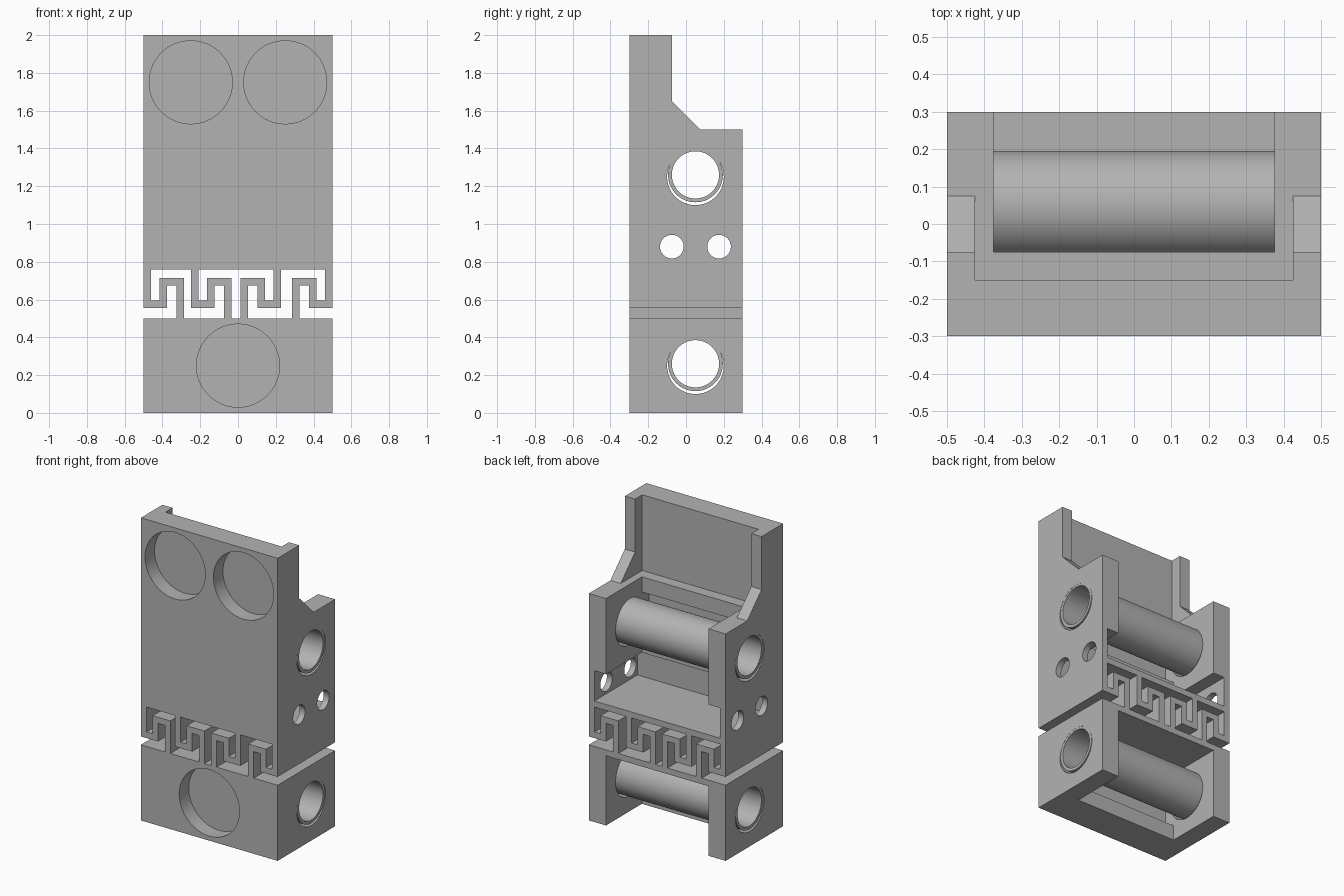
import bpy, bmesh, math
from mathutils import Matrix, Vector

cube = bpy.data.objects.get("Cube")
if cube:
    bpy.data.objects.remove(cube, do_unlink=True)

grey = bpy.data.materials.new("plain grey")
grey.use_nodes = True
grey.diffuse_color = (0.45, 0.45, 0.45, 1)
grey.node_tree.nodes["Principled BSDF"].inputs["Base Color"].default_value = grey.diffuse_color


def finish(name, bm):
    bmesh.ops.recalc_face_normals(bm, faces=bm.faces)
    mesh = bpy.data.meshes.new(name)
    bm.to_mesh(mesh)
    bm.free()
    obj = bpy.data.objects.new(name, mesh)
    bpy.context.collection.objects.link(obj)
    mesh.materials.append(grey)
    return obj


def prism(name, points, direction):
    """Extrude a closed outline along a direction."""
    bm = bmesh.new()
    face = bm.faces.new([bm.verts.new(p) for p in points])
    extruded = bmesh.ops.extrude_face_region(bm, geom=[face])["geom"]
    moved = [v for v in extruded if isinstance(v, bmesh.types.BMVert)]
    bmesh.ops.translate(bm, verts=moved, vec=Vector(direction))
    return finish(name, bm)


def box(name, x0, x1, y0, y1, z0, z1):
    return prism(name, [(x0, y0, z0), (x1, y0, z0), (x1, y1, z0), (x0, y1, z0)],
                 (0, 0, z1 - z0))


def cylinder(name, centre, radius, length, axis):
    bm = bmesh.new()
    turn = Matrix.Rotation(math.pi / 2, 4, "Y" if axis == "X" else "X")
    bmesh.ops.create_cone(bm, cap_ends=True, segments=64, radius1=radius, radius2=radius,
                          depth=length, matrix=Matrix.Translation(centre) @ turn)
    return finish(name, bm)


def cut(obj, cutters):
    for cutter in cutters:
        mod = obj.modifiers.new("cut", "BOOLEAN")
        mod.operation, mod.solver, mod.object = "DIFFERENCE", "EXACT", cutter
        bpy.context.view_layer.objects.active = obj
        bpy.ops.object.modifier_apply(modifier=mod.name)
        bpy.data.objects.remove(cutter, do_unlink=True)


def smooth(obj):
    bpy.ops.object.select_all(action="DESELECT")
    obj.select_set(True)
    bpy.context.view_layer.objects.active = obj
    bpy.ops.object.shade_smooth_by_angle(angle=math.radians(30))


def round_recess(x, z):
    return cylinder("recess_cutter", (x, -0.3, z), 0.22, 0.2, "Y")


def bore_cutters(base):
    """Crosswise bore with a shallow pocket in the front wall behind the tube."""
    return [box("pocket_cutter", -0.375, 0.375, -0.15, 0, base + 0.1, base + 0.4),
            cylinder("bore_cutter", (0, 0.05, base + 0.25), 0.15, 1.2, "X")]


# Upper body: stepped side profile, hollowed from the back
profile = [(-0.3, 0.76), (0.3, 0.76), (0.3, 1.5), (0.075, 1.5),
           (-0.075, 1.65), (-0.075, 2), (-0.3, 2)]
upper = prism("upper_body", [(-0.5, y, z) for y, z in profile], (1, 0, 0))
cut(upper, [
    box("top_cutter", -0.425, 0.425, -0.15, 0.4, 1.5, 2.1),
    box("bay_cutter", -0.375, 0.375, -0.075, 0.4, 0.9, 1.6),
    box("tray_cutter", -0.46, 0.46, -0.15, 0.4, 0.8, 1.0),
    *bore_cutters(1),
    *[cylinder("pin_cutter", (0, y, 0.88), 0.0625, 1.2, "X") for y in (-0.075, 0.175)],
    *[round_recess(x, 1.75) for x in (-0.25, 0.25)],
])

# Lower body: open at the back and underneath
lower = box("lower_body", -0.5, 0.5, -0.3, 0.3, 0, 0.5)
cut(lower, [box("bay_cutter", -0.375, 0.375, -0.075, 0.4, -0.1, 0.46),
            *bore_cutters(0), round_recess(0, 0.25)])

# Hollow cross tubes
tubes = []
for label, z in (("lower", 0.26), ("upper", 1.26)):
    tube = cylinder(label + "_tube", (0, 0.05, z), 0.145, 0.998, "X")
    cut(tube, [cylinder("tube_cutter", (0, 0.05, z), 0.125, 1.2, "X")])
    tubes.append(tube)

# Folded springs joining the bodies, the right pair facing the left pair
fold = [(0, 0.76), (0, 0.555), (0.125, 0.555), (0.125, 0.675), (0.175, 0.675),
        (0.175, 0.5), (0.215, 0.5), (0.215, 0.715), (0.085, 0.715),
        (0.085, 0.595), (0.04, 0.595), (0.04, 0.76)]
for i, (start, side) in enumerate([(-0.5, 1), (-0.25, 1), (0.228, -1), (0.5, -1)]):
    prism(f"folded_spring_{i + 1}", [(start + side * x, -0.3, z) for x, z in fold], (0, 0.6, 0))

for obj in [upper, lower] + tubes:
    smooth(obj)
